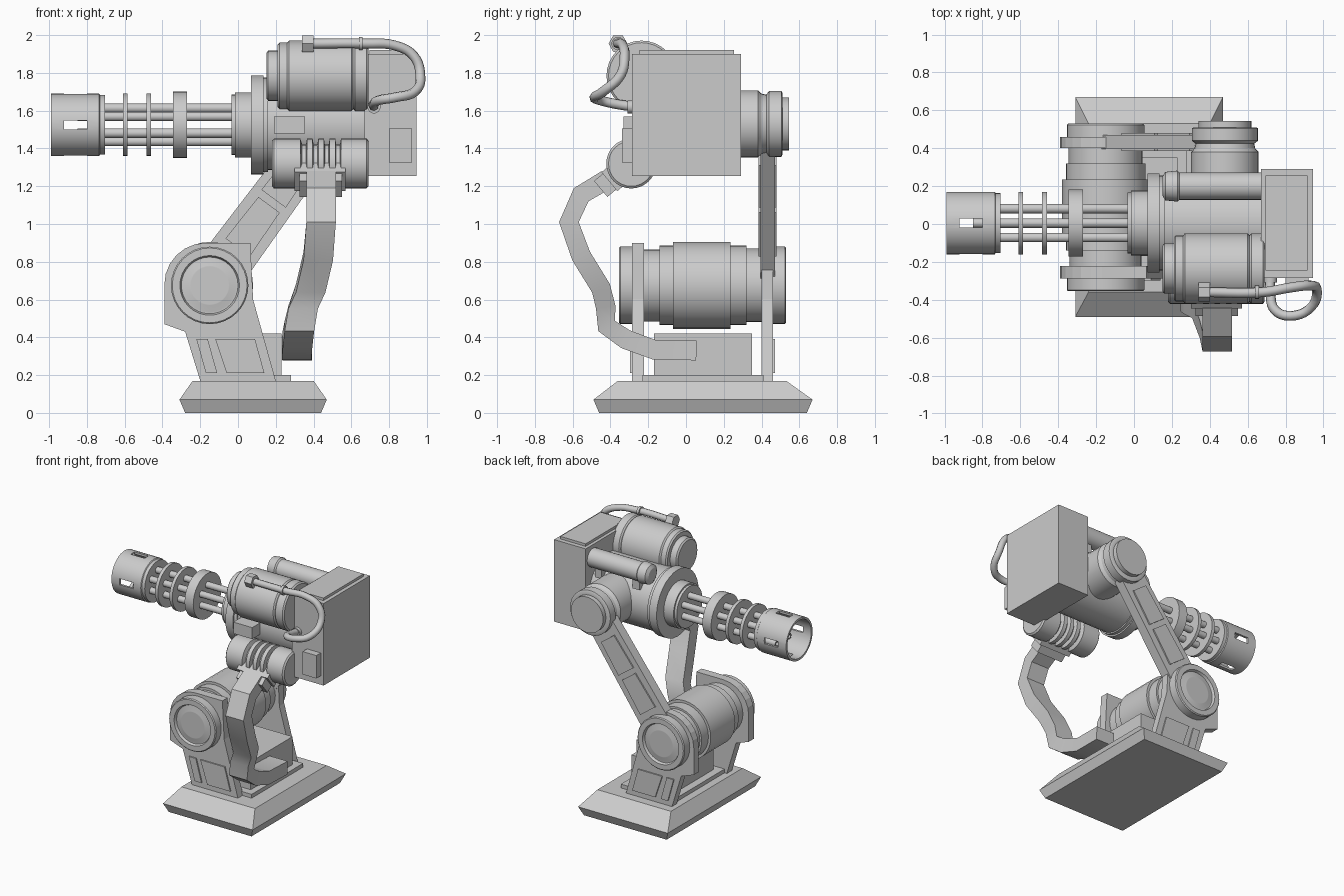
import bpy, bmesh, math
from mathutils import Vector

if "Cube" in bpy.data.objects:
    bpy.data.objects.remove(bpy.data.objects["Cube"])


def finish(name, bm, smooth=False):
    bmesh.ops.recalc_face_normals(bm, faces=bm.faces)
    me = bpy.data.meshes.new(name)
    bm.to_mesh(me)
    bm.free()
    ob = bpy.data.objects.new(name, me)
    bpy.context.collection.objects.link(ob)
    if smooth:
        bpy.ops.object.select_all(action='DESELECT')
        ob.select_set(True)
        bpy.context.view_layer.objects.active = ob
        bpy.ops.object.shade_smooth_by_angle(angle=math.radians(30))
    return ob


def loft(name, rings, smooth=False, closed=False):
    """Skin a row of point rings; cap the ends unless the row closes on itself."""
    bm = bmesh.new()
    vs = [[bm.verts.new(p) for p in r] for r in rings]
    n = len(vs[0])
    for a, b in zip(vs, vs[1:] + ([vs[0]] if closed else [])):
        for i in range(n):
            j = (i + 1) % n
            bm.faces.new((a[i], a[j], b[j], b[i]))
    if not closed:
        bm.faces.new(vs[0])
        bm.faces.new(vs[-1])
    return finish(name, bm, smooth)


def lathe(name, axis, c, profile, seg=32, closed=False):
    """Turn (position along axis, radius) points about an x or y axis through c."""
    rings = []
    for t, r in profile:
        ring = []
        for i in range(seg):
            a = 2 * math.pi * i / seg
            u, v = r * math.cos(a), r * math.sin(a)
            ring.append((t, c[0] + u, c[1] + v) if axis == 'x' else (c[0] + u, t, c[1] + v))
        rings.append(ring)
    return loft(name, rings, True, closed)


def steps(*s):
    return [p for a, b, r in s for p in ((a, r), (b, r))]


def box(name, lo, hi):
    (a, b, c), (d, e, f) = lo, hi
    return loft(name, [[(a, b, z), (d, b, z), (d, e, z), (a, e, z)] for z in (c, f)])


def plate(name, pts, y0, y1):
    return loft(name, [[(x, y, z) for x, z in pts] for y in (y0, y1)])


# Base
loft("base", [[(a, c, z), (b, c, z), (b, d, z), (a, d, z)] for a, b, c, d, z in (
    (-.28, .44, -.46, .64, 0), (-.31, .47, -.49, .67, .07), (-.24, .40, -.36, .53, .17))])
box("base_plate", (-.18, -.23, .17), (.28, .41, .2))
box("base_block", (-.12, -.17, .2), (.23, .35, .42))

# Side brackets with raised panels
SH = (-.15, .675)
arc = [(-.17 + .22 * math.cos(a), .68 + .22 * math.sin(a))
       for a in [math.radians(90 + 15 * i) for i in range(7)]]
outline = [(-.2, .17), (.2, .17), (.08, .6), (.065, .9)] + arc + [(-.39, .47), (-.28, .43)]
panels = [[(-.22, .39), (-.16, .39), (-.11, .21), (-.17, .21)],
          [(-.12, .39), (.09, .39), (.14, .21), (-.06, .21)]]
for side, y0, y1, out in (("front", -.287, -.222, -.297), ("back", .4, .46, .47)):
    plate(side + "_bracket", outline, y0, y1)
    for p in panels:
        plate(side + "_bracket_panel", p, (y0 + y1) / 2, out)

# Shoulder motor and dished end caps
lathe("shoulder_motor", 'y', SH, steps((-.24, -.14, .19), (-.14, -.07, .21), (-.07, .235, .23),
                                       (.235, .32, .21), (.32, .42, .195)))
for side, y0, s in (("front", -.28, -1), ("back", .455, 1)):
    lathe(side + "_shoulder_cap", 'y', SH, [(y0, .205), (y0 + s * .068, .205), (y0 + s * .075, .198),
          (y0 + s * .075, .158), (y0 + s * .055, .15), (y0 + s * .055, .14),
          (y0 + s * .068, .105), (y0 + s * .068, .1)])

# Arm with raised panels
A, B = Vector((-.15, 0, .675)), Vector((.48, 0, 1.53))
D = (B - A).normalized()
N = Vector((-D.z, 0, D.x))


def arm_quad(t0, t1, w0, w1):
    ps = [A + D * t + N * w for t, w in ((t0, -w0), (t1, -w1), (t1, w1), (t0, w0))]
    return [(p.x, p.z) for p in ps]


plate("arm", arm_quad(0, 1.06, .135, .115), .395, .47)
for t0, t1 in ((.25, .53), (.57, .84)):
    plate("arm_panel", arm_quad(t0, t1, .08, .07), .385, .48)

# Elbow joint
lathe("elbow_joint", 'y', (.48, 1.53), [(.15, .178), (.38, .178), (.40, .16), (.425, .155), (.44, .175),
      (.505, .175), (.51, .165), (.51, .14), (.545, .14)])

# Gun body
G = (.005, 1.525)
lathe("gun_body", 'x', G, steps((-.035, -.015, .16), (-.015, .07, .172), (.07, .135, .262),
                                (.135, .16, .25), (.16, .68, .24)))
box("rear_box", (.67, -.285, 1.255), (.945, .29, 1.9))
box("rear_box_lid", (.695, -.245, 1.88), (.915, .255, 1.92))
box("rear_box_panel", (.8, -.34, 1.325), (.92, -.27, 1.505))
box("body_side_box", (.19, -.33, 1.48), (.355, -.18, 1.57))

# Barrels and clamp discs
for i in range(6):
    a = math.pi / 6 + i * math.pi / 3
    lathe("barrel", 'x', (G[0] + .088 * math.cos(a), G[1] + .088 * math.sin(a)),
          [(0, .025), (-.85, .025), (-.85, .015), (-.8, .015)], 16)
for x0, x1, r in ((-.61, -.585, .165), (-.485, -.46, .165), (-.345, -.27, .176)):
    lathe("barrel_disc", 'x', G, [(x0, r), (x1, r)])

# Slotted muzzle
muzzle = lathe("muzzle", 'x', G, [(-.99, .165), (-.735, .165), (-.73, .158), (-.705, .158), (-.705, .01),
               (-.73, .01), (-.73, .148), (-.99, .148)], 40, True)
for n, h in enumerate(((.3, .024), (.024, .3))):
    cut = box("slot_cutter", (-.92, G[0] - h[0], G[1] - h[1]), (-.8, G[0] + h[0], G[1] + h[1]))
    cut.hide_render = True
    cut.hide_set(True)
    m = muzzle.modifiers.new("slot", 'BOOLEAN')
    m.operation, m.object, m.solver = 'DIFFERENCE', cut, 'EXACT'
bpy.context.view_layer.update()
cut_mesh = bpy.data.meshes.new_from_object(muzzle.evaluated_get(bpy.context.evaluated_depsgraph_get()))
muzzle.modifiers.clear()
muzzle.data = cut_mesh
for o in [o for o in bpy.data.objects if o.name.startswith("slot_cutter")]:
    bpy.data.objects.remove(o)

# Top motor
lathe("top_motor", 'x', (-.235, 1.785), [(.15, .12), (.16, .133), (.21, .133), (.21, .165), (.22, .175),
      (.26, .175), (.27, .186), (.6, .186), (.61, .176), (.62, .186), (.68, .186), (.69, .175)])

# Sight tube on the far side
lathe("side_tube", 'x', (.2, 1.8), [(.15, .05), (.165, .075), (.23, .082), (.24, .072), (.68, .072)])
for x in (.25, .58):
    box("side_tube_mount", (x, .16, 1.66), (x + .06, .22, 1.78))

# Cable on the top motor
cu = bpy.data.curves.new("top_cable", 'CURVE')
cu.dimensions, cu.bevel_depth, cu.bevel_resolution, cu.resolution_u = '3D', .026, 2, 5
cu.use_fill_caps = True
path = [(.37, -.36, 1.955), (.68, -.36, 1.955), (.83, -.335, 1.945), (.93, -.325, 1.89), (.965, -.345, 1.79),
        (.935, -.44, 1.70), (.83, -.485, 1.67), (.745, -.455, 1.655), (.72, -.37, 1.635), (.72, -.27, 1.62)]
sp = cu.splines.new('BEZIER')
sp.bezier_points.add(len(path) - 1)
for bp, p in zip(sp.bezier_points, path):
    bp.co = p
    bp.handle_left_type = bp.handle_right_type = 'AUTO'
bpy.context.collection.objects.link(bpy.data.objects.new("top_cable", cu))
lathe("cable_socket", 'x', (-.36, 1.955), [(.34, .05), (.4, .05)], 6)
lathe("cable_clamp", 'x', (-.36, 1.955), [(.64, .035), (.66, .035)], 16)
lathe("cable_plug", 'y', (.72, 1.62), [(-.31, .035), (-.27, .035)], 16)

# Ribbed feeder drum
prof = [(.18, .12), (.19, .132), (.33, .132)]
for i in range(4):
    x = .335 + i * .06
    prof += [(x + .005, .1), (x + .025, .1), (x + .03, .132), (x + .06, .132)]
lathe("feeder_drum", 'x', (-.29, 1.32), prof + [(.68, .132), (.69, .12)])
U = Vector((0, -.77, -.64))
V = Vector((0, .64, -.77))
for a, b, x0, x1, h in ((.06, .15, .3, .57, .065), (.15, .21, .325, .55, .055)):
    o = Vector((0, -.29, 1.32))
    loft("feed_collar", [[o + U * t + V * w + Vector((x, 0, 0)) for x, w in
                          ((x0, -h), (x1, -h), (x1, h), (x0, h))] for t in (a, b)])

# Flat feed chute
pts = [Vector(p) for p in ((.44, -.42, 1.235), (.44, -.555, 1.155), (.44, -.62, 1.01), (.425, -.555, .83),
       (.385, -.45, .66), (.345, -.425, .56), (.325, -.42, .46), (.315, -.32, .39), (.31, -.17, .335),
       (.315, .055, .33))]
rings = []
for i, p in enumerate(pts):
    d = pts[min(i + 1, len(pts) - 1)] - pts[max(i - 1, 0)]
    n = Vector((0, -d.z, d.y)).normalized() * .052
    w = Vector((.078, 0, 0))
    rings.append([p - w - n, p + w - n, p + w + n, p - w + n])
loft("feed_chute", rings, True)
